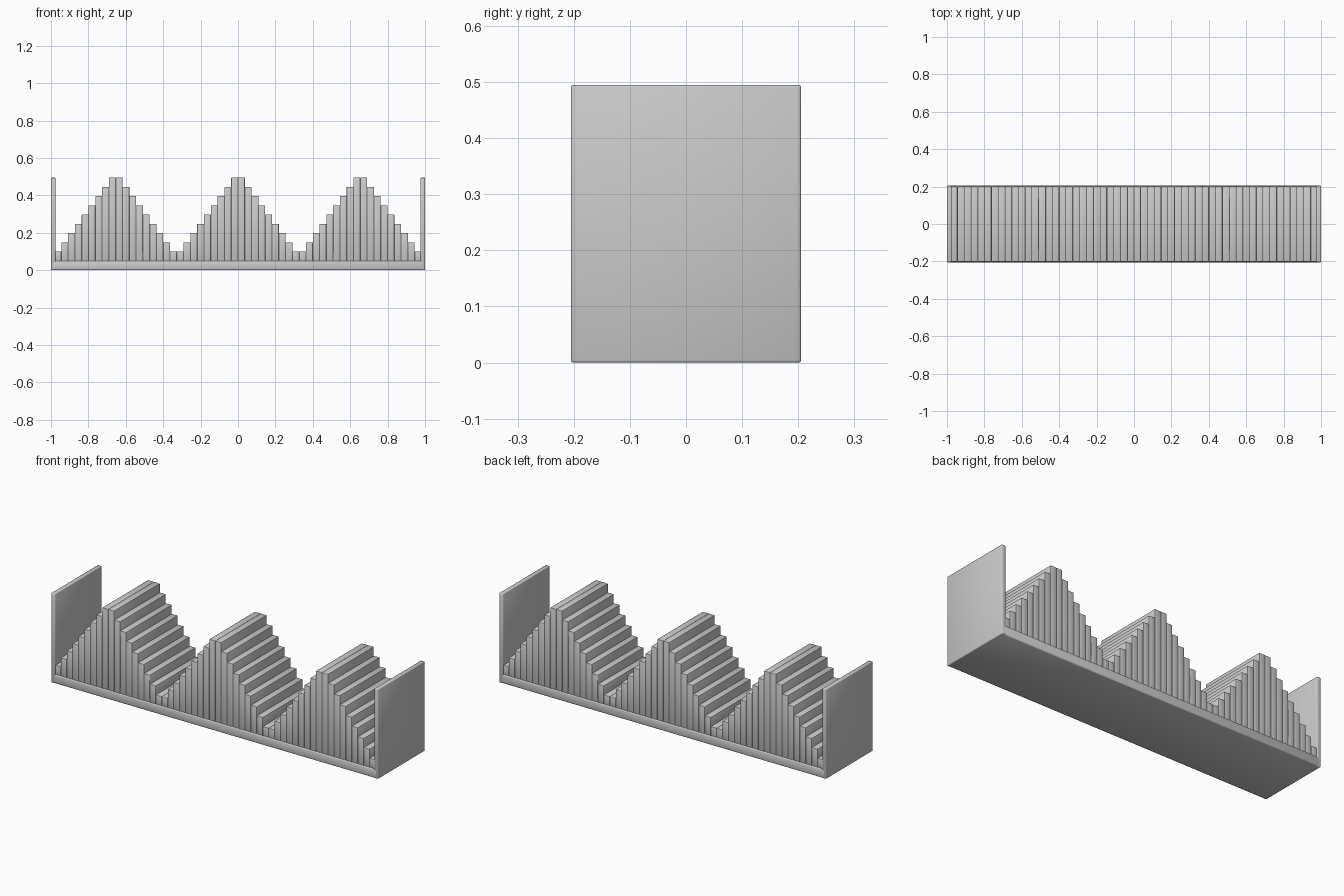
import bpy

if "Cube" in bpy.data.objects:
    bpy.data.objects.remove(bpy.data.objects["Cube"])

# Bevelled, smooth-shaded block given by its min and max corners
def block(name, lo, hi, bevel):
    bpy.ops.mesh.primitive_cube_add(size=1, location=[(a + b) / 2 for a, b in zip(lo, hi)])
    ob = bpy.context.object
    ob.name = name
    ob.scale = [b - a for a, b in zip(lo, hi)]
    bpy.ops.object.transform_apply(location=False, rotation=False, scale=True)
    if bevel:
        mod = ob.modifiers.new("soft_edges", 'BEVEL')
        mod.width = bevel
        mod.segments = 2
    bpy.ops.object.shade_smooth()
    return ob

D, H, T = 0.205, 0.495, 0.024   # half depth, height, end panel thickness

# Tray base and two end panels
block("base", (-0.995, -D, 0), (0.995, D, 0.05), 0.006)
block("left_end", (-1, -D, 0), (-1 + T, D, H), 0.004)
block("right_end", (1 - T, -D, 0), (1, D, H), 0.004)

# Three stepped waves of upright slats, nine heights up and nine down
count, half = 54, 1 - T + 0.005
w = 2 * half / count
for i in range(count):
    k = i % 18
    level = min(k, 17 - k)
    x = -half + i * w
    top = 0.1 + level * (H - 0.1) / 8
    block(f"slat_{i + 1}", (x, -0.2, 0.045), (x + w, 0.2, top), 0.002)
